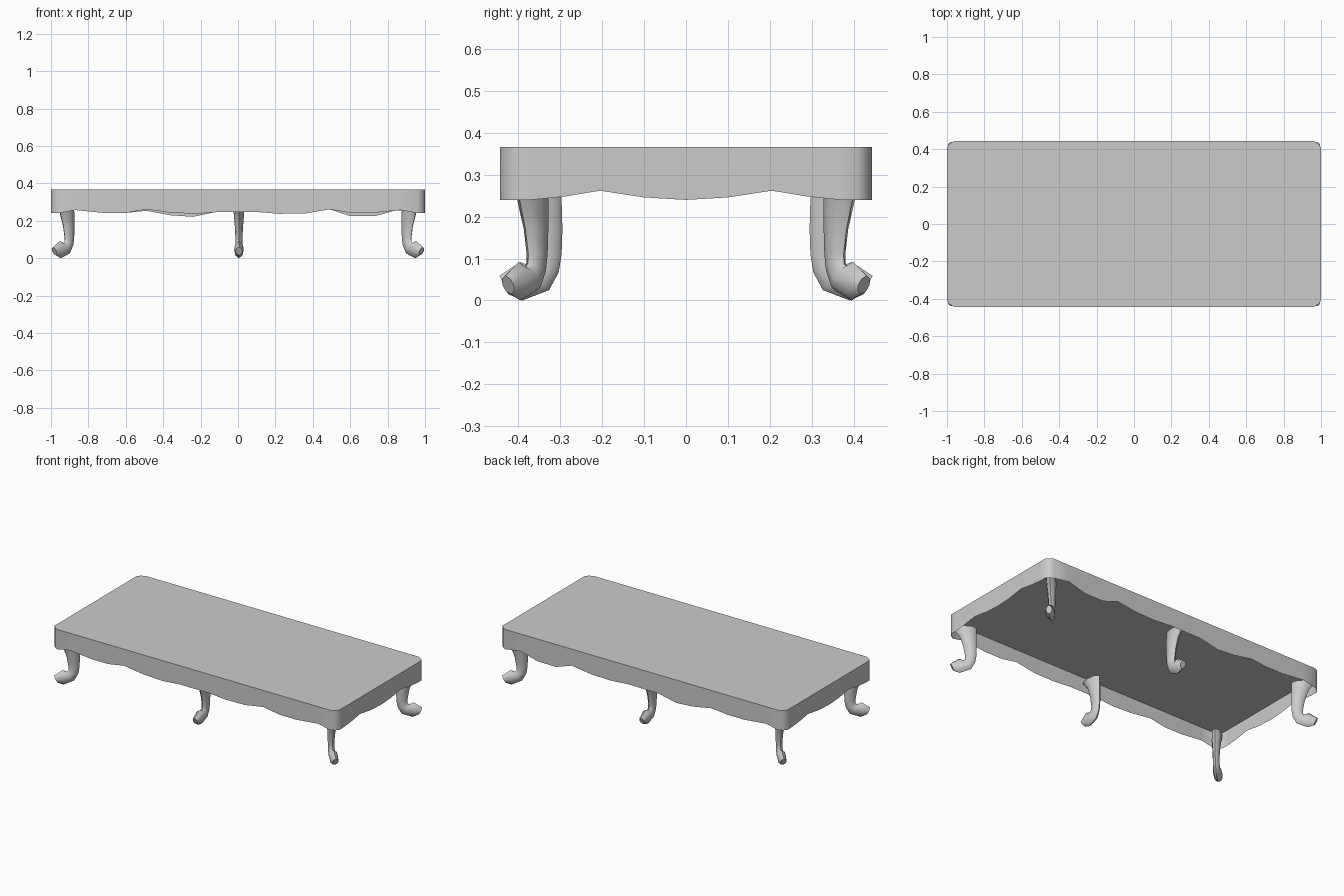
import bpy, bmesh
from math import sin, cos, pi, radians
from mathutils import Matrix

if "Cube" in bpy.data.objects:
    bpy.data.objects.remove(bpy.data.objects["Cube"])

TOP = 0.366


def make_object(name, bm, angle=35):
    bmesh.ops.recalc_face_normals(bm, faces=bm.faces)
    mesh = bpy.data.meshes.new(name)
    bm.to_mesh(mesh)
    bm.free()
    ob = bpy.data.objects.new(name, mesh)
    bpy.context.collection.objects.link(ob)
    bpy.ops.object.select_all(action='DESELECT')
    ob.select_set(True)
    bpy.context.view_layer.objects.active = ob
    bpy.ops.object.shade_smooth_by_angle(angle=radians(angle))
    return ob


# Scalloped lower edges: (position along the side, height)
front = [(-.96, .24), (-.87, .257), (-.72, .242), (-.6, .242), (-.49, .261), (-.36, .243),
         (-.22, .237), (-.1, .247), (.1, .247), (.22, .237), (.36, .239), (.49, .261),
         (.6, .242), (.72, .242), (.87, .257), (.96, .24)]
back = [(-.96, .24), (-.87, .257), (-.72, .242), (-.6, .242), (-.49, .253), (-.36, .229),
        (-.24, .221), (-.12, .247), (.1, .249), (.22, .239), (.36, .243), (.49, .261),
        (.6, .224), (.73, .224), (.85, .257), (.96, .24)]
side = [(-.41, .24), (-.37, .24), (-.29, .248), (-.205, .262), (-.1, .246), (0, .24),
        (.1, .246), (.205, .262), (.29, .248), (.37, .24), (.41, .24)]

# Outline running counter-clockwise, with cut corners
c = 0.984, 0.43
outline = [(x, -.444, z) for x, z in front] + [(c[0], -c[1], .24)]
outline += [(1, y, z) for y, z in side] + [(c[0], c[1], .24)]
outline += [(x, .444, z) for x, z in reversed(back)] + [(-c[0], c[1], .24)]
outline += [(-1, y, z) for y, z in reversed(side)] + [(-c[0], -c[1], .24)]

# Apron: thin band around the edge
bm = bmesh.new()
hi = [bm.verts.new((x, y, TOP)) for x, y, z in outline]
lo = [bm.verts.new((x, y, z)) for x, y, z in outline]
for i in range(len(outline)):
    j = (i + 1) % len(outline)
    bm.faces.new((lo[i], lo[j], hi[j], hi[i]))
make_object("scalloped_apron", bm, 50)

# Table top board
bm = bmesh.new()
board = bm.faces.new([bm.verts.new((x, y, TOP)) for x, y, z in outline])
res = bmesh.ops.extrude_face_region(bm, geom=[board], use_keep_orig=True)
for v in [g for g in res["geom"] if isinstance(g, bmesh.types.BMVert)]:
    v.co.z -= 0.025
make_object("table_top", bm)

# Cabriole leg sections: reach, height, tilt, half depth, half width
sections = [(.072, .29, 0, .07, .03), (.05, .24, 0, .048, .028), (.038, .17, 0, .038, .022),
            (.034, .11, 0, .032, .019), (.038, .078, 20, .031, .019), (.054, .053, 52, .036, .021),
            (.098, .046, 87, .046, .026), (.14, .037, 65, .024, .018)]
SIDES = 8


def make_leg(name, x, y, angle):
    bm = bmesh.new()
    rings = []
    for r, z, tilt, depth, width in sections:
        t, ring = radians(tilt), []
        for k in range(SIDES):
            a = 2 * pi * k / SIDES
            d = depth * cos(a)
            ring.append(bm.verts.new((r + d * cos(t), width * sin(a), z + d * sin(t))))
        rings.append(ring)
    for p, q in zip(rings, rings[1:]):
        for k in range(SIDES):
            m = (k + 1) % SIDES
            bm.faces.new((p[k], p[m], q[m], q[k]))
    bm.faces.new(rings[0])
    bm.faces.new(rings[-1])
    bm.transform(Matrix.Translation((x, y, 0)) @ Matrix.Rotation(radians(angle), 4, 'Z'))
    make_object(name, bm, 50)


# Four corner legs turned diagonally, two middle legs facing outwards
for sy, fb in ((-1, "front"), (1, "back")):
    make_leg(fb + "_middle_leg", 0.005, sy * .295, sy * 90)
    make_leg(fb + "_right_leg", .876, sy * .333, sy * 41)
    make_leg(fb + "_left_leg", -.876, sy * .333, sy * 139)
